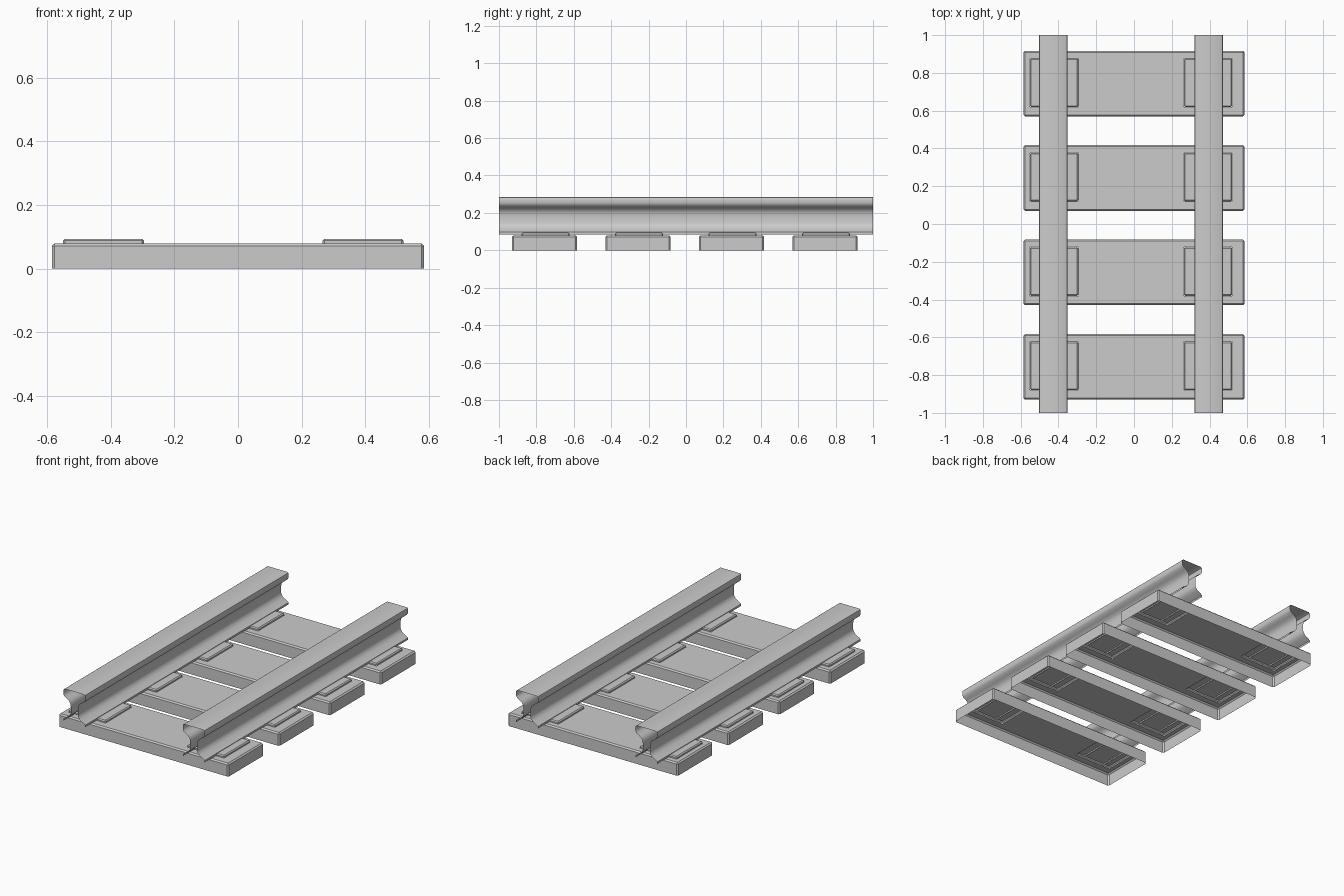
import bpy, bmesh
from mathutils import Vector

if "Cube" in bpy.data.objects:
    bpy.data.objects.remove(bpy.data.objects["Cube"])

PLATES_X = [(-0.55, -0.295), (0.265, 0.52)]   # plate extents across the track


def finish(bm, name):
    me = bpy.data.meshes.new(name)
    bm.to_mesh(me)
    bm.free()
    ob = bpy.data.objects.new(name, me)
    bpy.context.collection.objects.link(ob)
    return ob


def open_box(x, y, z, bevel):
    """Box without a bottom, with bevelled top and corner edges."""
    bm = bmesh.new()
    bmesh.ops.create_cube(bm, size=1)
    for v in bm.verts:
        v.co = Vector(r[0] if c < 0 else r[1] for c, r in zip(v.co, (x, y, z)))
    bottom = [f for f in bm.faces if f.normal.z < -0.5]
    bmesh.ops.delete(bm, geom=bottom, context='FACES')
    edges = [e for e in bm.edges if not e.is_boundary]
    bmesh.ops.bevel(bm, geom=edges, offset=bevel, segments=1, affect='EDGES')
    return bm


def sleeper(y, plate_y, number):
    # Hollow sleeper with openings under the raised plates
    bm = open_box((-0.585, 0.585), y, (0, 0.08), 0.008)
    cuts = [(c, 0) for r in PLATES_X for c in r] + [(c, 1) for c in plate_y]
    for c, axis in cuts:
        co, no = Vector((0, 0, 0)), Vector((0, 0, 0))
        co[axis], no[axis] = c, 1
        top = [f for f in bm.faces if f.normal.z > 0.99]
        geom = top + list({e for f in top for e in f.edges}) + list({v for f in top for v in f.verts})
        bmesh.ops.bisect_plane(bm, geom=geom, plane_co=co, plane_no=no)
    holes = []
    for f in bm.faces:
        m = f.calc_center_median()
        if f.normal.z > 0.99 and plate_y[0] < m.y < plate_y[1] \
                and any(a < m.x < b for a, b in PLATES_X):
            holes.append(f)
    bmesh.ops.delete(bm, geom=holes, context='FACES')
    finish(bm, f"sleeper_{number}")
    # Raised rail plates
    for side, px in zip(("left", "right"), PLATES_X):
        finish(open_box(px, plate_y, (0.08, 0.094), 0.006), f"plate_{side}_{number}")


# Half profile of the rail from head top to foot: offset from centre, height
HALF = [(0.067, 0.285), (0.073, 0.281), (0.075, 0.274), (0.075, 0.252),
        (0.068, 0.239), (0.050, 0.228), (0.035, 0.217), (0.027, 0.203),
        (0.024, 0.185), (0.024, 0.145), (0.028, 0.133), (0.040, 0.118),
        (0.067, 0.103), (0.075, 0.097), (0.075, 0.085)]


def rail(cx, name):
    bm = bmesh.new()
    profile = [(-x, z) for x, z in reversed(HALF)] + HALF
    rows = [[bm.verts.new((cx + x, y, z)) for x, z in profile] for y in (-1, 1)]
    a, b = rows
    for i in range(len(profile) - 1):
        bm.faces.new((a[i], a[i + 1], b[i + 1], b[i]))
    ob = finish(bm, name)
    bpy.ops.object.select_all(action='DESELECT')
    ob.select_set(True)
    bpy.context.view_layer.objects.active = ob
    bpy.ops.object.shade_smooth_by_angle(angle=0.61)


# Four evenly spaced sleepers
for i in range(4):
    o = -0.5 * i
    sleeper((0.57 + o, 0.917 + o), (0.62 + o, 0.877 + o), i + 1)

# Two rails, open at the ends and underneath
rail(-0.427, "rail_left")
rail(0.395, "rail_right")
